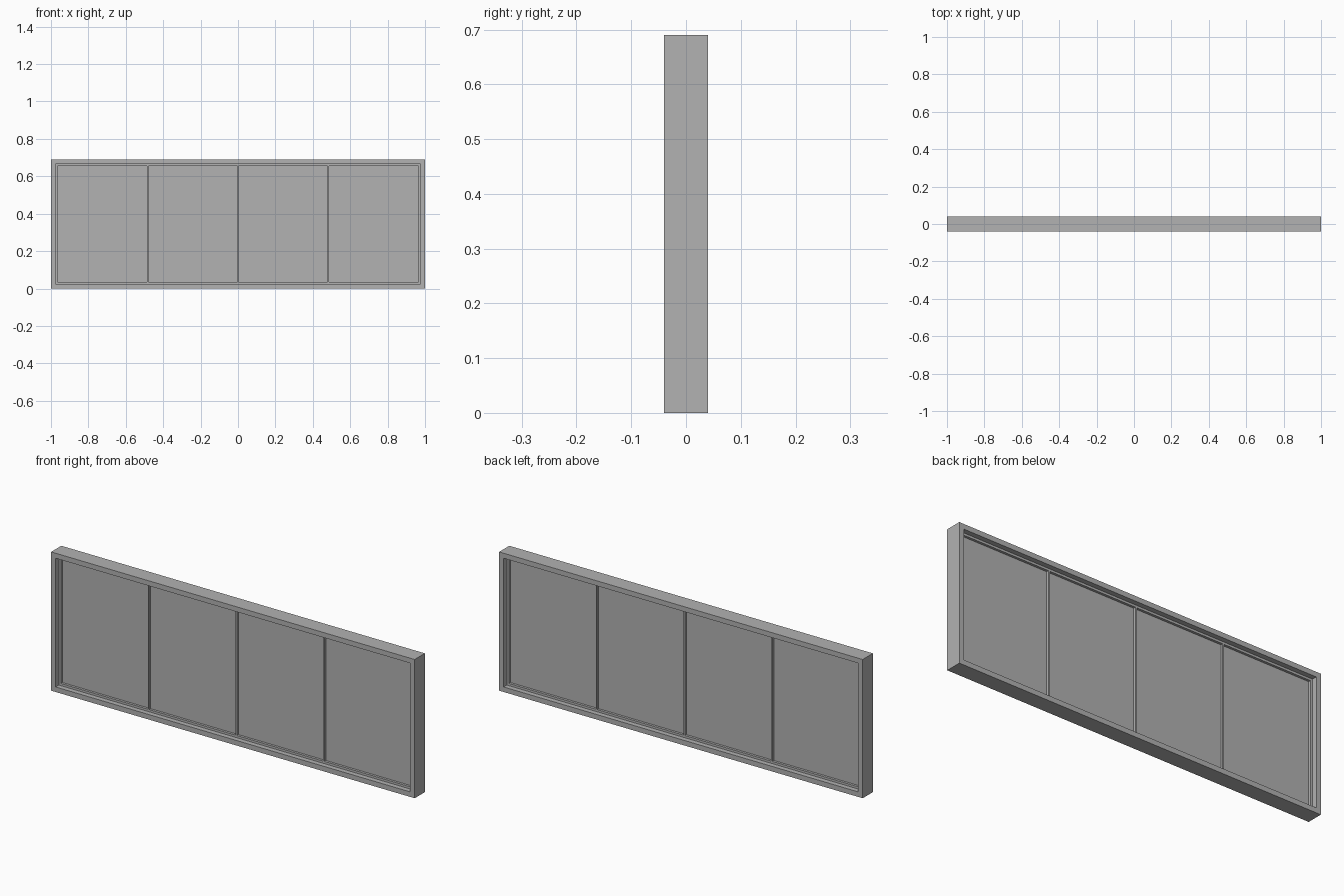
import bpy
import bmesh

old = bpy.data.objects.get("Cube")
if old:
    bpy.data.objects.remove(old, do_unlink=True)

WIDTH, HEIGHT, DEPTH = 2.0, 0.69, 0.08
FRAME = 0.025        # outer frame face width
STOP = 0.011         # inner stop face width
STOP_DEPTH = 0.03
PANELS = 4

grey = bpy.data.materials.new("plain_grey")
grey.use_nodes = True
colour = (0.445, 0.445, 0.445, 1)
grey.diffuse_color = colour
grey.node_tree.nodes["Principled BSDF"].inputs["Base Color"].default_value = colour


def finish(name, bm):
    bmesh.ops.recalc_face_normals(bm, faces=bm.faces)
    mesh = bpy.data.meshes.new(name)
    bm.to_mesh(mesh)
    bm.free()
    mesh.materials.append(grey)
    obj = bpy.data.objects.new(name, mesh)
    bpy.context.collection.objects.link(obj)
    return obj


def box(name, centre, size):
    bm = bmesh.new()
    bmesh.ops.create_cube(bm, size=1)
    bmesh.ops.scale(bm, vec=size, verts=bm.verts)
    bmesh.ops.translate(bm, vec=centre, verts=bm.verts)
    return finish(name, bm)


def ring(name, inset, border, depth):
    """Rectangular frame inset from the outer size, with a mitred border."""
    bm = bmesh.new()
    loops = []
    for edge, y in ((inset, -depth / 2), (inset + border, -depth / 2),
                    (inset + border, depth / 2), (inset, depth / 2)):
        x = WIDTH / 2 - edge
        low, high = edge, HEIGHT - edge
        loops.append([bm.verts.new(p) for p in
                      ((-x, y, low), (x, y, low), (x, y, high), (-x, y, high))])
    for a, b in zip(loops, loops[1:] + loops[:1]):
        for i in range(4):
            j = (i + 1) % 4
            bm.faces.new((a[i], a[j], b[j], b[i]))
    return finish(name, bm)


# Outer frame and the stepped stop inside it
ring("outer_frame", 0, FRAME, DEPTH)
ring("inner_stop", FRAME, STOP, STOP_DEPTH)

# Flat panes with slim mullions between them
edge = FRAME + STOP
inner_width = WIDTH - 2 * edge
inner_height = HEIGHT - 2 * edge
pitch = inner_width / PANELS
for i in range(PANELS):
    x = -inner_width / 2 + pitch * (i + 0.5)
    box(f"pane_{i + 1}", (x, 0, HEIGHT / 2), (pitch, 0.006, inner_height))
for i in range(1, PANELS):
    x = -inner_width / 2 + pitch * i
    box(f"mullion_{i}", (x, 0, HEIGHT / 2), (0.008, STOP_DEPTH, inner_height))
